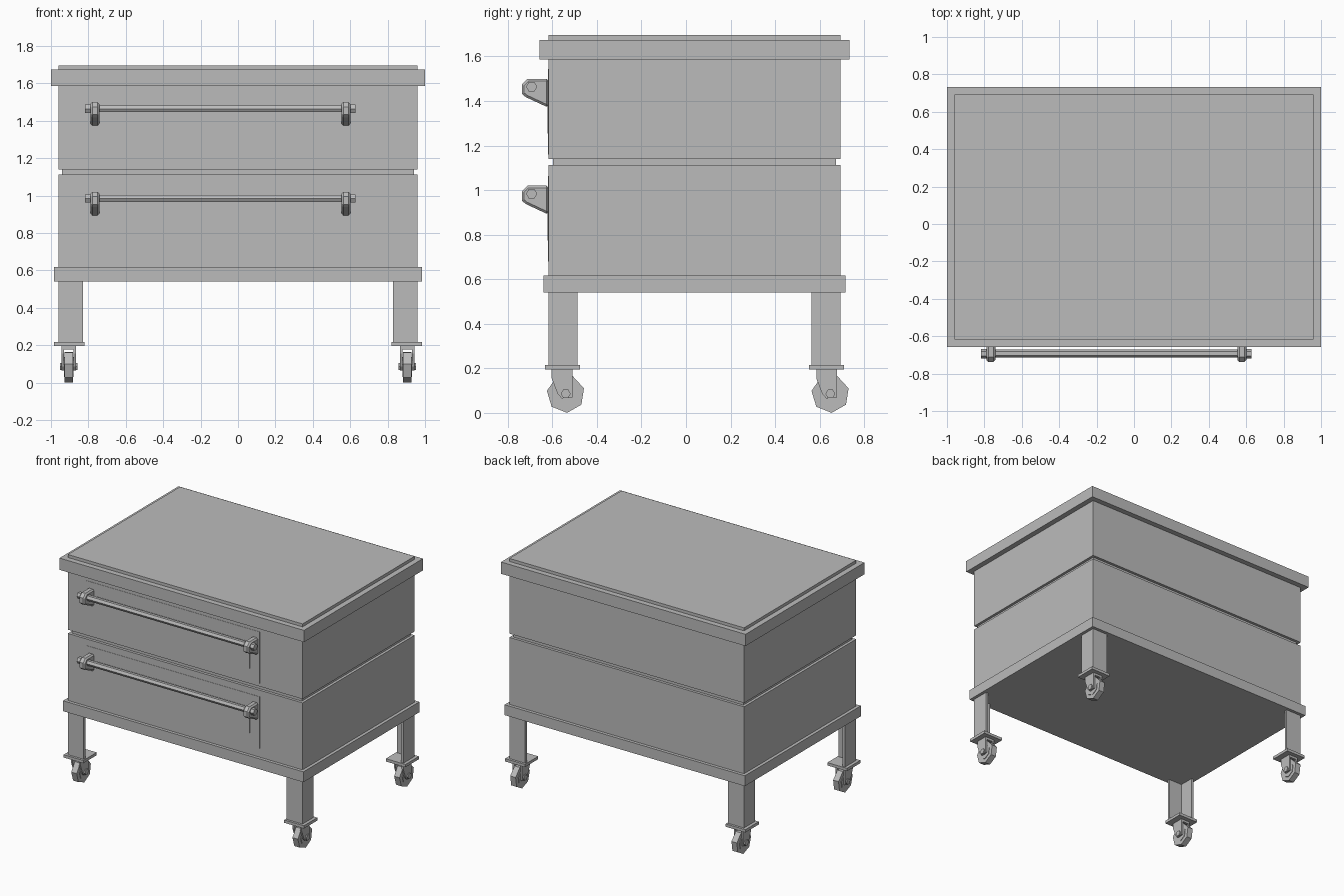
import bpy, bmesh, math
from mathutils import Vector

cube = bpy.data.objects.get("Cube")
if cube:
    bpy.data.objects.remove(cube, do_unlink=True)

steel = bpy.data.materials.new("grey_steel")
steel.use_nodes = True
GREY = (0.5, 0.5, 0.5, 1)
steel.diffuse_color = GREY
steel.node_tree.nodes["Principled BSDF"].inputs["Base Color"].default_value = GREY


def finish(name, bm):
    bmesh.ops.recalc_face_normals(bm, faces=bm.faces)
    mesh = bpy.data.meshes.new(name)
    bm.to_mesh(mesh)
    bm.free()
    mesh.materials.append(steel)
    obj = bpy.data.objects.new(name, mesh)
    bpy.context.collection.objects.link(obj)
    return obj


def box(name, x, y, z):
    """Box from three (low, high) ranges."""
    bm = bmesh.new()
    bmesh.ops.create_cube(bm, size=1)
    for v in bm.verts:
        v.co = Vector([(lo + hi) / 2 + c * (hi - lo)
                       for c, (lo, hi) in zip(v.co, (x, y, z))])
    return finish(name, bm)


def prism(name, points, depth, place, chamfer=0):
    """Extrude a closed outline, then map (u, v, depth) to space with place."""
    bm = bmesh.new()
    face = bm.faces.new([bm.verts.new((u, v, depth[0])) for u, v in points])
    new = bmesh.ops.extrude_face_region(bm, geom=[face])["geom"]
    for v in new:
        if isinstance(v, bmesh.types.BMVert):
            v.co.z = depth[1]
    for v in bm.verts:
        v.co = Vector(place(*v.co))
    obj = finish(name, bm)
    if chamfer:
        mod = obj.modifiers.new("chamfer", 'BEVEL')
        mod.width, mod.segments = chamfer, 1
        mod.limit_method, mod.angle_limit = 'ANGLE', math.radians(70)
    return obj


def along_x(u, v, d):
    return (d, u, v)


def ring(y, z, radius, sides, start=0):
    return [(y + radius * math.cos(start + i * math.tau / sides),
             z + radius * math.sin(start + i * math.tau / sides)) for i in range(sides)]


# Cabinet stack
FRONT, BACK, SIDE = -0.617, 0.693, 0.96


def layer(name, grow, z):
    box(name, (-SIDE - grow, SIDE + grow), (FRONT - grow, BACK + grow), z)


layer("base_slab", 0.023, (0.54, 0.617))
layer("lower_cabinet", 0, (0.617, 1.112))
layer("cabinet_seam", -0.02, (1.112, 1.14))
layer("upper_cabinet", 0, (1.14, 1.587))
layer("top_slab", 0.04, (1.587, 1.674))
layer("top_panel", 0, (1.674, 1.696))

# Doors with window and bar handle
BRACKET = [(FRONT, 0.036), (-0.711, 0.036), (-0.737, 0.01),
           (-0.737, -0.031), (-0.72, -0.046), (FRONT, -0.094)]
BAR_Y = -0.693

for level, z in (("lower", 0.984), ("upper", 1.464)):
    box(level + "_door", (-0.81, 0.61), (FRONT - 0.002, FRONT + 0.01), (z - 0.304, z + 0.08))
    box(level + "_window", (-0.725, 0.53), (FRONT - 0.004, FRONT + 0.01), (z - 0.21, z - 0.015))
    prism(level + "_handle_bar", ring(BAR_Y, z, 0.021, 6), (-0.81, 0.62), along_x)
    for side, x in (("right", -0.765), ("left", 0.577)):
        outline = [(y, z + dz) for y, dz in BRACKET]
        prism(f"{level}_{side}_handle_bracket", outline, (x - 0.024, x + 0.024),
              along_x, 0.01)
        out = -1 if x < 0 else 1
        prism(f"{level}_{side}_handle_cap", ring(BAR_Y, z, 0.025, 6),
              (x + out * 0.02, x + out * 0.052), along_x)

# Angle-iron legs and casters
T = 0.02
LEG = [(0, 0), (0.13, 0), (0.13, T), (T, T), (T, 0.13), (0, 0.13)]
FORK = [(-0.063, 0.2), (0.03, 0.2), (0.03, 0.07), (-0.018, 0.065),
        (-0.036, 0.085), (-0.063, 0.155)]

for sx, side in ((-1, "right"), (1, "left")):
    for end, y, inward in (("front", FRONT, 1), ("back", BACK, -1)):
        tag = f"{end}_{side}_"
        prism(tag + "leg", LEG, (0.21, 0.54),
              lambda u, v, d: (sx * (SIDE - u), y + inward * v, d))
        box(tag + "caster_plate", sorted((sx * 0.983, sx * 0.822)),
            sorted((y - inward * 0.017, y + inward * 0.14)), (0.195, 0.216))

        cx = sx * 0.905
        axle = -0.54 if end == "front" else 0.648
        for k in (-1, 1):
            prism(tag + "fork_arm", [(axle + u, v) for u, v in FORK],
                  sorted((cx + k * 0.025, cx + k * 0.038)), along_x)
        box(tag + "fork_crown", (cx - 0.038, cx + 0.038),
            (axle - 0.063, axle + 0.03), (0.178, 0.2))
        prism(tag + "wheel", ring(axle, 0.0855, 0.0855, 7, math.radians(-86)),
              (cx - 0.022, cx + 0.022), along_x)
        prism(tag + "wheel_hub", ring(axle, 0.0855, 0.055, 7, math.radians(-86)),
              (cx - 0.026, cx + 0.026), along_x)
        prism(tag + "axle", ring(axle, 0.0855, 0.022, 6),
              (cx - 0.047, cx + 0.047), along_x)
